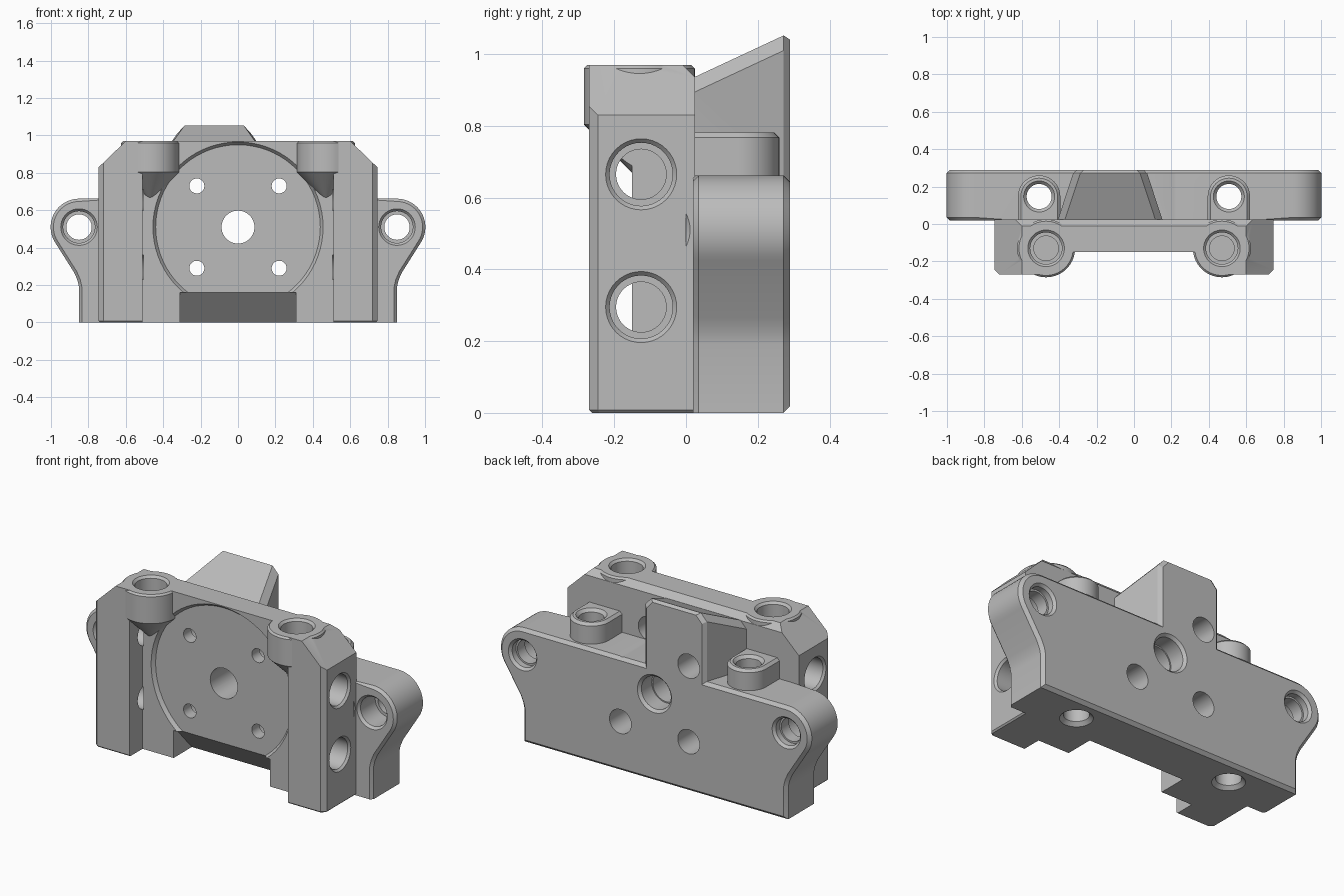
import bpy, bmesh
from math import cos, sin, radians, pi

if "Cube" in bpy.data.objects:
    bpy.data.objects.remove(bpy.data.objects["Cube"], do_unlink=True)

grey = bpy.data.materials.new("plain grey")
grey.use_nodes = True
grey.diffuse_color = (0.5, 0.5, 0.5, 1)
grey.node_tree.nodes["Principled BSDF"].inputs["Base Color"].default_value = (0.5, 0.5, 0.5, 1)

PLACE = {"x": lambda u, v, t: (t, u, v),
         "y": lambda u, v, t: (u, t, v),
         "z": lambda u, v, t: (u, v, t)}


def loft(name, axis, rings):
    """Closed solid through (position, outline) rings along an axis."""
    bm = bmesh.new()
    loops = [[bm.verts.new(PLACE[axis](u, v, t)) for u, v in pts] for t, pts in rings]
    n = len(loops[0])
    for a, b in zip(loops, loops[1:]):
        for i in range(n):
            j = (i + 1) % n
            bm.faces.new((a[i], a[j], b[j], b[i]))
    bm.faces.new(loops[0])
    bm.faces.new(loops[-1])
    bmesh.ops.recalc_face_normals(bm, faces=bm.faces)
    me = bpy.data.meshes.new(name)
    bm.to_mesh(me)
    bm.free()
    me.materials.append(grey)
    ob = bpy.data.objects.new(name, me)
    bpy.context.collection.objects.link(ob)
    return ob


def prism(name, axis, pts, a, b):
    return loft(name, axis, [(a, pts), (b, pts)])


def rect(u0, u1, v0, v1):
    return [(u0, v0), (u1, v0), (u1, v1), (u0, v1)]


def arc(cu, cv, r, a0, a1, n):
    return [(cu + r * cos(radians(a0 + (a1 - a0) * i / n)),
             cv + r * sin(radians(a0 + (a1 - a0) * i / n))) for i in range(n + 1)]


def turned(name, axis, cu, cv, steps, n=40):
    """Round solid from (position, radius) steps."""
    return loft(name, axis, [(t, arc(cu, cv, r, 0, 360, n)[:-1]) for t, r in steps])


def chamfer(ob, width, test):
    bm = bmesh.new()
    bm.from_mesh(ob.data)
    edges = [e for e in bm.edges if test(e.verts[0].co, e.verts[1].co)]
    bmesh.ops.bevel(bm, geom=edges, offset=width, segments=1, affect='EDGES')
    bm.to_mesh(ob.data)
    bm.free()


def combine(ob, tool, operation):
    mod = ob.modifiers.new("join", 'BOOLEAN')
    mod.operation, mod.object, mod.solver = operation, tool, 'EXACT'
    bpy.context.view_layer.objects.active = ob
    bpy.ops.object.modifier_apply(modifier=mod.name)
    bpy.data.objects.remove(tool, do_unlink=True)


def near(a, b):
    return abs(a - b) < 0.001


# Front block with sloped upper corners
half = [(0.745, 0), (0.745, 0.83), (0.6, 0.97)]
block = prism("mount_body", "y", half + [(-x, z) for x, z in reversed(half)], -0.27, 0.025)
chamfer(block, 0.025, lambda a, b: near(abs(a.x), 0.745) and near(a.x, b.x)
        and near(a.y, -0.27) and near(b.y, -0.27))
chamfer(block, 0.035, lambda a, b: near(a.z, 0.97) and near(b.z, 0.97)
        and near(a.y, 0.025) and near(b.y, 0.025))
chamfer(block, 0.008, lambda a, b: near(a.z, 0) and near(b.z, 0)
        and not (near(a.y, 0.025) and near(b.y, 0.025)))

# Recess between the rails, round seat, sloped slot below the seat
combine(block, prism("recess", "y", rect(-0.51, 0.51, -0.1, 1.1), -0.4, -0.15), 'DIFFERENCE')
combine(block, turned("seat", "y", 0, 0.51, [(-0.17, 0.47), (-0.13, 0.44)], 72), 'DIFFERENCE')
slot = [(-0.3, 0.16), (-0.13, 0.16), (0.018, 0), (0.018, -0.1), (-0.3, -0.1)]
combine(block, prism("slot", "x", slot, -0.31, 0.31), 'DIFFERENCE')

# Screw bosses on the top front, on cone-shaped supports
for s in (-1, 1):
    combine(block, turned("screw_boss", "z", s * 0.47, -0.13,
                          [(0.655, 0.006), (0.804, 0.155), (0.96, 0.155), (0.97, 0.145)], 56), 'UNION')

# Back plate with rounded ears
side = [(0.85, 0), (0.85, 0.19), (0.858, 0.225), (0.875, 0.265)] + arc(0.85, 0.51, 0.152, -34, 90, 16)
plate = prism("back_plate", "y", side + [(-x, z) for x, z in reversed(side)], 0.02, 0.29)
chamfer(plate, 0.018, lambda a, b: near(a.y, 0.29) and near(b.y, 0.29))
chamfer(plate, 0.015, lambda a, b: near(a.y, 0.02) and near(b.y, 0.02)
        and abs(a.x + b.x) > 1.69)
combine(block, plate, 'UNION')


# Rising wedge on the back, narrowing towards the rear
def wedge_outline(x0, x1, top):
    return [(x0, 0.6), (x1, 0.6), (x1, top - 0.042), (x1 - 0.038, top),
            (x0 + 0.038, top), (x0, top - 0.042)]


wedge = loft("rear_wedge", "y", [(0.015, wedge_outline(-0.41, 0.155, 0.932)),
                                 (0.272, wedge_outline(-0.325, 0.07, 1.052)),
                                 (0.29, wedge_outline(-0.305, 0.05, 1.04))])
combine(block, wedge, 'UNION')

# Rounded bosses standing on the back plate
for s in (-1, 1):
    cx = s * 0.507
    outline = [(cx - 0.113, 0.015), (cx + 0.113, 0.015)] + arc(cx, 0.147, 0.113, 0, 180, 24)
    boss = prism("plate_boss", "z", outline, 0.6, 0.782)
    chamfer(boss, 0.015, lambda a, b: near(a.z, 0.782) and near(b.z, 0.782) and a.y + b.y > 0.05)
    combine(block, boss, 'UNION')

# Holes
drills = [turned("centre_hole", "y", 0, 0.51, [(-0.2, 0.088), (0.18, 0.088), (0.18, 0.095),
                                               (0.275, 0.095), (0.31, 0.13)])]
for s in (-1, 1):
    for k in (-1, 1):
        drills.append(turned("seat_hole", "y", s * 0.22, 0.51 + k * 0.22,
                             [(-0.2, 0.04), (-0.06, 0.04), (-0.06, 0.07), (0.35, 0.07)]))
    drills.append(turned("ear_hole", "y", s * 0.85, 0.51,
                         [(0, 0.115), (0.035, 0.085), (0.17, 0.085), (0.17, 0.068),
                          (0.24, 0.068), (0.24, 0.078), (0.275, 0.078), (0.31, 0.11)]))
    for z in (0.295, 0.665):
        drills.append(turned("side_hole", "x", -0.125, z,
                             [(s * 0.76, 0.113), (s * 0.733, 0.088), (s * 0.6, 0.088),
                              (s * 0.6, 0.07), (s * 0.505, 0.07)]))
    drills.append(turned("screw_hole", "z", s * 0.47, -0.13,
                         [(0.99, 0.118), (0.957, 0.085), (0.85, 0.085), (0.85, 0.066), (0.78, 0.066)]))
    drills.append(turned("plate_hole", "z", s * 0.507, 0.147,
                         [(-0.02, 0.107), (0.02, 0.067), (0.765, 0.067), (0.8, 0.1)]))
for drill in drills:
    combine(block, drill, 'DIFFERENCE')

# Smooth the round walls, keep the edges crisp
bpy.ops.object.select_all(action='DESELECT')
block.select_set(True)
bpy.context.view_layer.objects.active = block
bpy.ops.object.shade_smooth_by_angle(angle=pi / 9)
